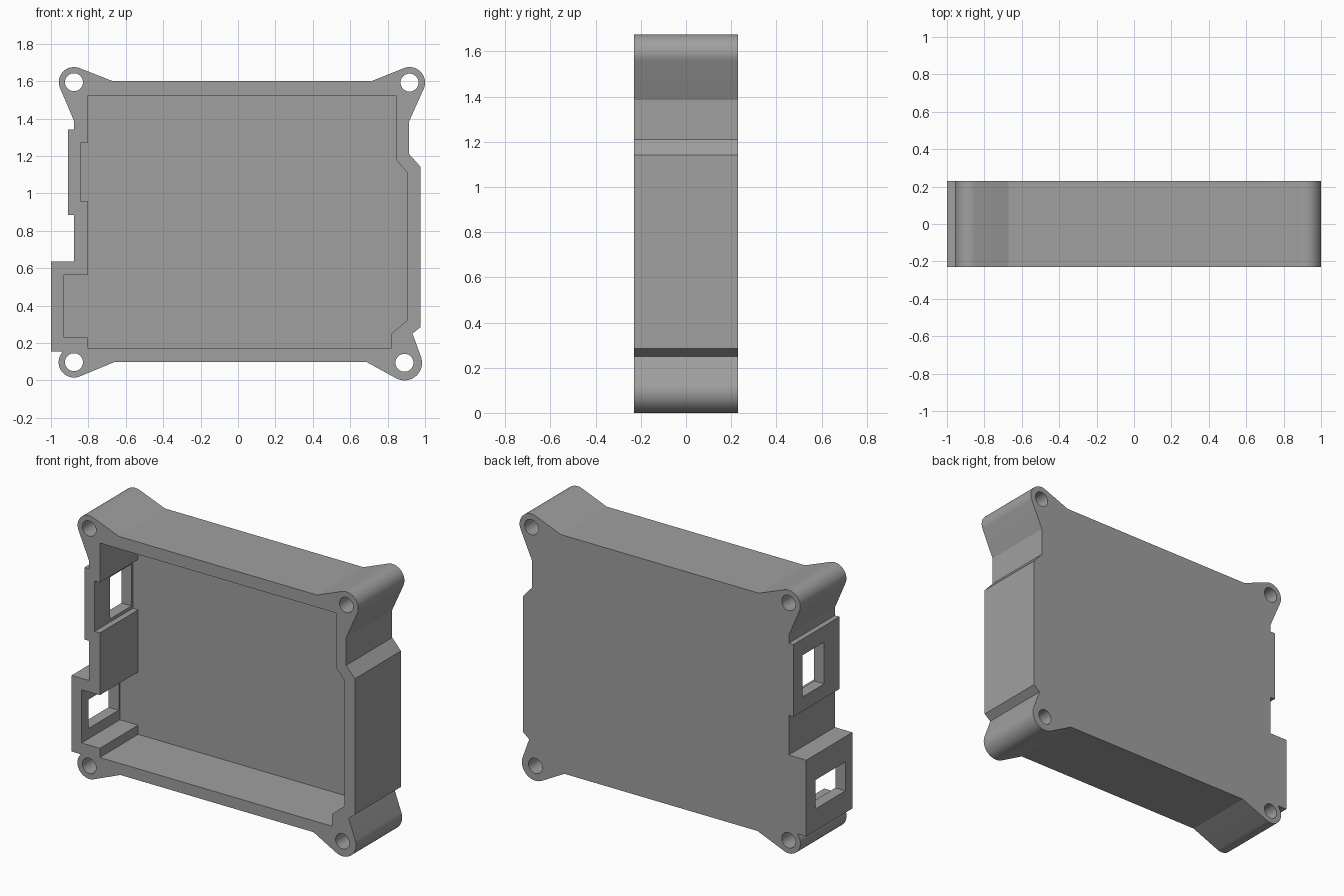
import bpy, bmesh, math

if "Cube" in bpy.data.objects:
    bpy.data.objects.remove(bpy.data.objects["Cube"])

FRONT, BACK, FLOOR = -0.23, 0.23, 0.152
HOLE_R = 0.048

grey = bpy.data.materials.new("plain_grey")
grey.diffuse_color = (0.35, 0.35, 0.35, 1)
grey.use_nodes = True
grey.node_tree.nodes["Principled BSDF"].inputs["Base Color"].default_value = grey.diffuse_color


def prism(name, outline, y0, y1):
    """Extrude an x/z outline from y0 to y1."""
    bm = bmesh.new()
    face = bm.faces.new([bm.verts.new((x, y0, z)) for x, z in outline])
    ext = bmesh.ops.extrude_face_region(bm, geom=[face])
    verts = [v for v in ext["geom"] if isinstance(v, bmesh.types.BMVert)]
    bmesh.ops.translate(bm, verts=verts, vec=(0, y1 - y0, 0))
    bmesh.ops.recalc_face_normals(bm, faces=bm.faces)
    mesh = bpy.data.meshes.new(name)
    bm.to_mesh(mesh)
    bm.free()
    mesh.materials.append(grey)
    obj = bpy.data.objects.new(name, mesh)
    bpy.context.collection.objects.link(obj)
    return obj


def lug(c, r, p, q, n=20):
    """Rounded ear: arc about c, tangent to the lines from p and to q."""
    def angle(pt, side):
        dx, dz = pt[0] - c[0], pt[1] - c[1]
        return math.atan2(dz, dx) + side * math.acos(min(1, r / math.hypot(dx, dz)))
    a, b = angle(p, 1), angle(q, -1)
    sweep = (b - a) % math.tau
    arc = [(c[0] + r * math.cos(a + sweep * i / n),
            c[1] + r * math.sin(a + sweep * i / n)) for i in range(n + 1)]
    return [p] + arc + [q]


def cut(target, cutter):
    mod = target.modifiers.new("cut", 'BOOLEAN')
    mod.operation, mod.solver, mod.object = 'DIFFERENCE', 'EXACT', cutter
    cutter.hide_render = True
    bpy.context.view_layer.objects.active = target
    bpy.ops.object.modifier_apply(modifier=mod.name)
    bpy.data.objects.remove(cutter)


# Outer body with four screw ears and stepped connector bays on the left
ears = [(-0.877, 1.594), (-0.877, 0.097), (0.89, 0.094), (0.917, 1.592)]
outline = (
    lug(ears[0], 0.081, (-0.67, 1.6), (-0.878, 1.39))
    + [(-0.878, 1.34), (-0.91, 1.34), (-0.91, 0.885), (-0.878, 0.885),
       (-0.878, 0.635), (-1.0, 0.635), (-1.0, 0.155)]
    + lug(ears[1], 0.082, (-0.937, 0.155), (-0.66, 0.098))
    + lug(ears[2], 0.094, (0.687, 0.098), (0.933, 0.25))
    + [(0.976, 0.285), (0.976, 1.142), (0.915, 1.21)]
    + lug(ears[3], 0.083, (0.915, 1.385), (0.714, 1.6)))
case = prism("case_body", outline, FRONT, BACK)

# Open front cavity with pockets behind the connector bays
cavity = [(-0.803, 1.522), (-0.803, 1.273), (-0.84, 1.273), (-0.84, 0.955),
          (-0.803, 0.955), (-0.803, 0.563), (-0.93, 0.563), (-0.93, 0.228),
          (-0.803, 0.228), (-0.803, 0.17), (0.818, 0.17), (0.818, 0.247),
          (0.903, 0.32), (0.903, 1.112), (0.845, 1.18), (0.845, 1.522)]
cut(case, prism("cavity_cutter", cavity, FRONT - 0.1, FLOOR))

# Screw holes through the ears
for cx, cz in ears:
    ring = [(cx + HOLE_R * math.cos(math.tau * i / 32),
             cz + HOLE_R * math.sin(math.tau * i / 32)) for i in range(32)]
    cut(case, prism("hole_cutter", ring, FRONT - 0.1, BACK + 0.1))

# Connector windows in the left wall: x range, z range, y range
for x0, x1, z0, z1, y0, y1 in [(-1.1, -0.82, 0.975, 1.238, -0.077, 0.138),
                               (-1.1, -0.87, 0.293, 0.475, -0.16, 0.14)]:
    cut(case, prism("window_cutter", [(x0, z0), (x1, z0), (x1, z1), (x0, z1)], y0, y1))

bpy.ops.object.select_all(action='DESELECT')
case.select_set(True)
bpy.context.view_layer.objects.active = case
bpy.ops.object.shade_smooth_by_angle(angle=math.radians(20))
